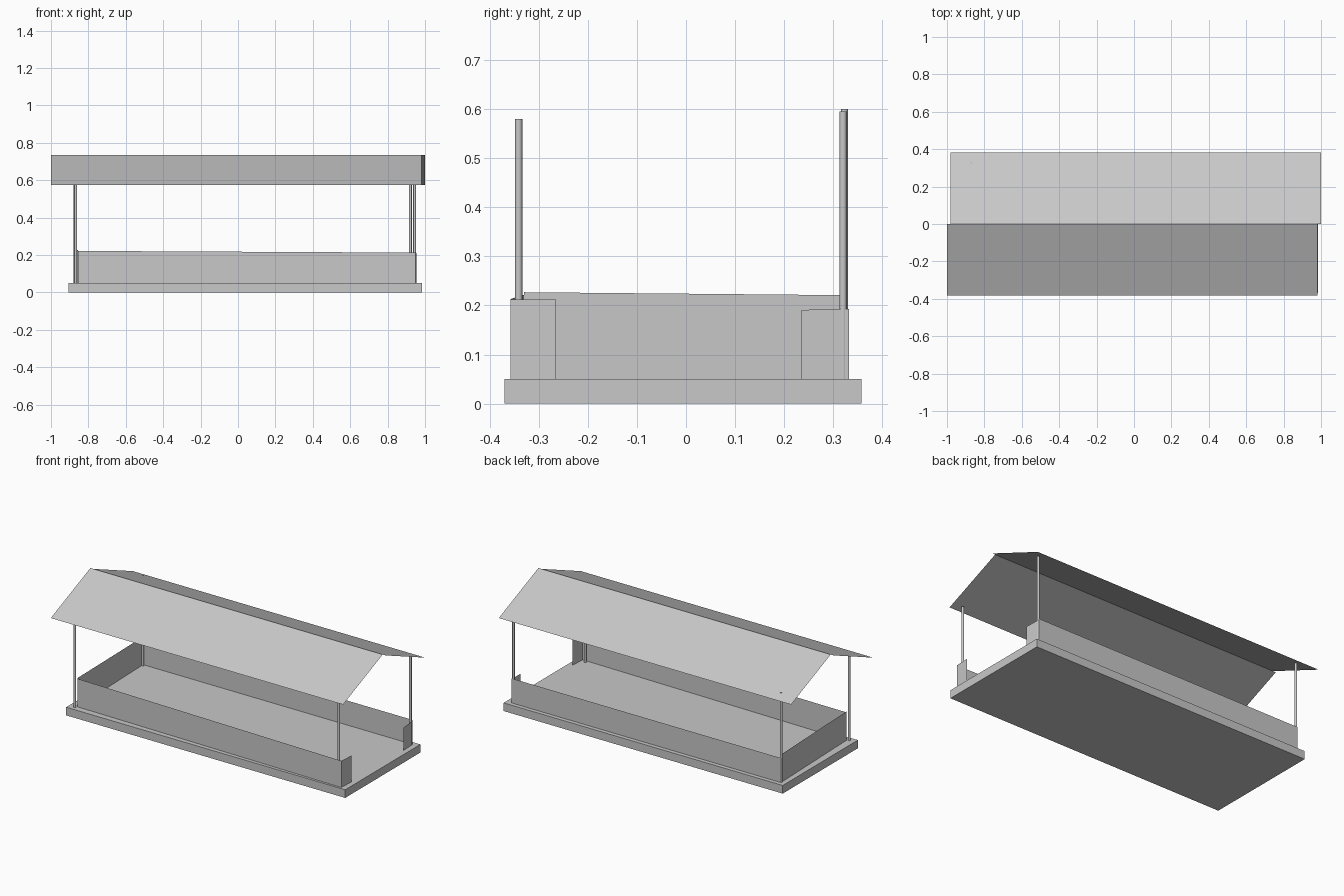
import bpy
import bmesh

cube = bpy.data.objects.get("Cube")
if cube:
    bpy.data.objects.remove(cube, do_unlink=True)

grey = bpy.data.materials.new("plain grey")
grey.use_nodes = True
colour = (0.58, 0.58, 0.58, 1)
grey.diffuse_color = colour
grey.node_tree.nodes["Principled BSDF"].inputs["Base Color"].default_value = colour

FLOOR = 0.05


def add_object(name, bm):
    mesh = bpy.data.meshes.new(name)
    bm.to_mesh(mesh)
    bm.free()
    mesh.materials.append(grey)
    obj = bpy.data.objects.new(name, mesh)
    bpy.context.collection.objects.link(obj)
    return obj


def sheet(name, corners):
    """A single thin panel through four corners."""
    bm = bmesh.new()
    bm.faces.new([bm.verts.new(c) for c in corners])
    return add_object(name, bm)


def wall(name, start, end, top_start, top_end):
    """An upright panel on the floor, anticlockwise in plan faces outward."""
    return sheet(name, [(*start, FLOOR), (*end, FLOOR),
                        (*end, top_end), (*start, top_start)])


def post(name, x, y, top):
    bm = bmesh.new()
    bmesh.ops.create_cone(bm, cap_ends=True, segments=12, radius1=0.0075,
                          radius2=0.0075, depth=top - FLOOR)
    bmesh.ops.translate(bm, verts=bm.verts, vec=(x, y, (top + FLOOR) / 2))
    obj = add_object(name, bm)
    for p in obj.data.polygons:
        p.use_smooth = abs(p.normal.z) < 0.5
    for e in obj.data.edges:
        ends = [obj.data.vertices[i].co.z for i in e.vertices]
        e.use_edge_sharp = abs(ends[0] - ends[1]) < 0.01


# Floor slab
x0, x1, y0, y1 = -0.905, 0.985, -0.37, 0.357
bm = bmesh.new()
bmesh.ops.create_cube(bm, size=1)
bmesh.ops.scale(bm, verts=bm.verts, vec=(x1 - x0, y1 - y0, FLOOR))
bmesh.ops.translate(bm, verts=bm.verts,
                    vec=((x0 + x1) / 2, (y0 + y1) / 2, FLOOR / 2))
add_object("floor_slab", bm)

# Low walls, with an open entrance at the +x end
wall("front_wall", (-0.855, -0.33), (0.95, -0.358), 0.222, 0.213)
wall("entrance_front_stub", (0.95, -0.358), (0.955, -0.265), 0.212, 0.212)
wall("entrance_back_stub", (0.955, 0.235), (0.95, 0.332), 0.191, 0.193)
wall("back_wall", (0.95, 0.332), (-0.875, 0.332), 0.2, 0.2)
wall("end_wall", (-0.875, 0.325), (-0.855, -0.33), 0.221, 0.227)

# Corner posts
post("front_right_post", -0.867, -0.341, 0.58)
post("front_left_post", 0.922, -0.341, 0.58)
post("back_right_post", -0.871, 0.323, 0.6)
post("back_left_post", 0.944, 0.32, 0.595)

# Two roof slopes, slipped sideways against each other
ridge, eave, reach = 0.735, 0.575, 0.383
sheet("front_roof_slope", [(-1, -reach, eave), (0.98, -reach, eave),
                           (0.98, 0, ridge), (-1, 0, ridge)])
sheet("back_roof_slope", [(1, reach, eave), (-0.98, reach, eave),
                          (-0.98, 0, ridge), (1, 0, ridge)])
